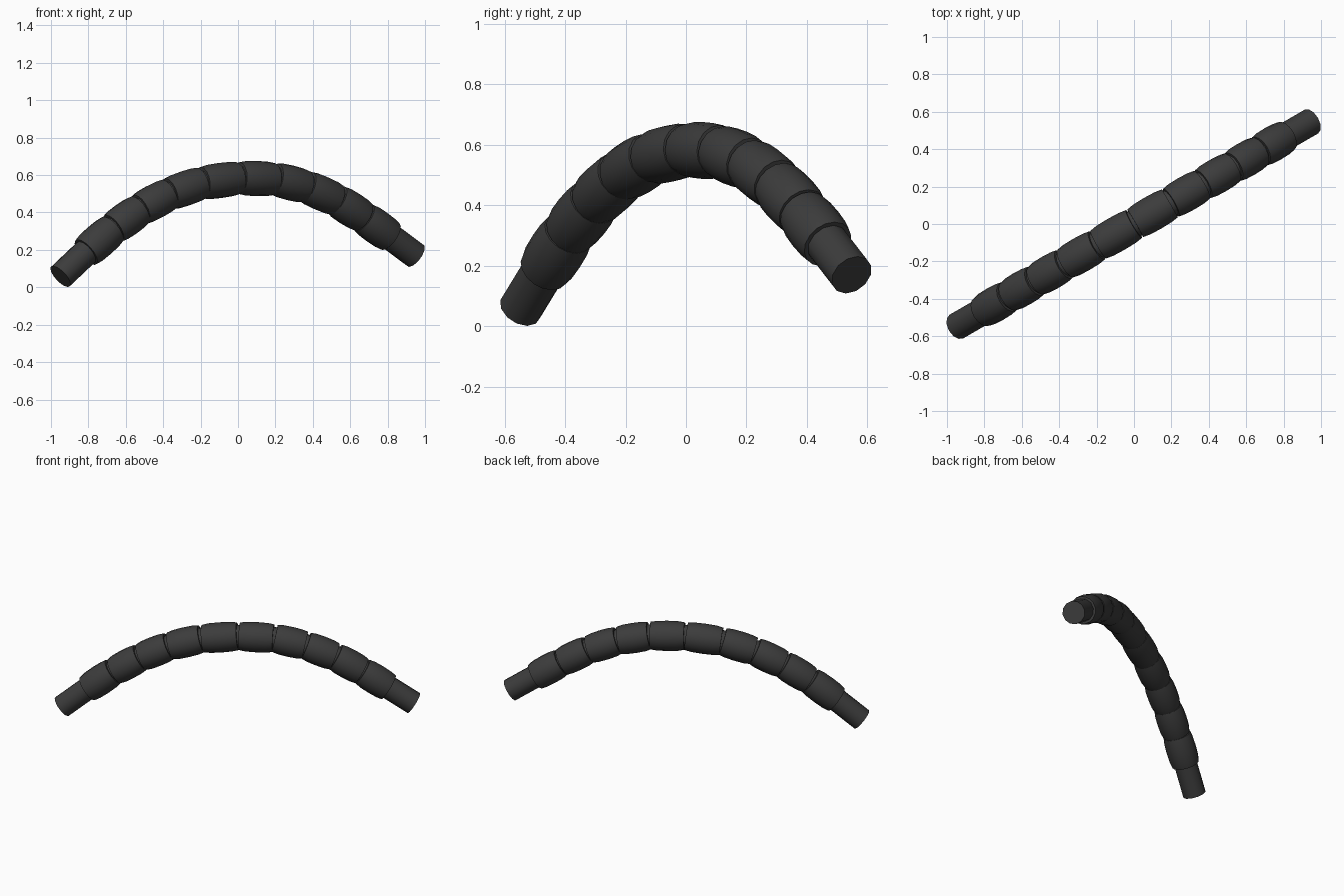
import bpy
import math
from mathutils import Vector, Matrix

cube = bpy.data.objects.get("Cube")
if cube:
    bpy.data.objects.remove(cube, do_unlink=True)

rubber = bpy.data.materials.new("dark grey rubber")
rubber.use_nodes = True
colour = (0.045, 0.045, 0.045, 1)
rubber.diffuse_color = colour
rubber.node_tree.nodes["Principled BSDF"].inputs["Base Color"].default_value = colour

CORE_RADIUS = 0.073
LINK_RADIUS = 0.094
SLOPE = math.tan(math.radians(30))

# Arched centre line: joints between the links, as x and z
joints = [(-0.949, 0.058), (-0.815, 0.185), (-0.67, 0.312), (-0.525, 0.415),
          (-0.37, 0.499), (-0.195, 0.558), (0.003, 0.584), (0.195, 0.579),
          (0.365, 0.538), (0.525, 0.468), (0.67, 0.375), (0.815, 0.27),
          (0.949, 0.17)]
path = [Vector((x, x * SLOPE, z)) for x, z in joints]


def turned(name, start, end, profile, sides):
    """Closed round part along start-end; profile is (fraction, radius)."""
    axis = end - start
    forward = axis.normalized()
    side = forward.cross(Vector((0, 0, 1))).normalized()
    up = side.cross(forward)
    verts, faces = [], []
    for t, r in profile:
        for i in range(sides):
            a = 2 * math.pi * i / sides
            verts.append(start + axis * t + (side * math.cos(a) + up * math.sin(a)) * r)
    for k in range(len(profile) - 1):
        for i in range(sides):
            j = (i + 1) % sides
            low, high = k * sides, (k + 1) * sides
            faces.append((low + j, low + i, high + i, high + j))
    last = (len(profile) - 1) * sides
    faces.append(tuple(range(sides)))
    faces.append(tuple(last + i for i in reversed(range(sides))))
    mesh = bpy.data.meshes.new(name)
    mesh.from_pydata(verts, [], faces)
    mesh.materials.append(rubber)
    obj = bpy.data.objects.new(name, mesh)
    bpy.context.collection.objects.link(obj)
    bpy.ops.object.select_all(action="DESELECT")
    obj.select_set(True)
    bpy.context.view_layer.objects.active = obj
    bpy.ops.object.shade_smooth_by_angle(angle=math.radians(40))
    return obj


# Plain pipe ends, running a little way into the first and last links
pipe = [(0, CORE_RADIUS), (1.2, CORE_RADIUS)]
turned("right_pipe_end", path[0], path[1], pipe, 12)
turned("left_pipe_end", path[-1], path[-2], pipe, 12)

# Barrel-shaped links with an inner core showing in the gaps
barrel = [(0.02, 0.085), (0.2, 0.092), (0.5, LINK_RADIUS), (0.8, 0.092), (0.98, 0.086)]
core = [(-0.05, CORE_RADIUS), (1.05, CORE_RADIUS)]
for n in range(1, len(path) - 2):
    turned(f"hose_link_{n}", path[n], path[n + 1], barrel, 16)
    if n > 1:
        turned(f"hose_joint_{n - 1}", path[n].lerp(path[n - 1], 0.2),
               path[n].lerp(path[n + 1], 0.2), core, 12)
